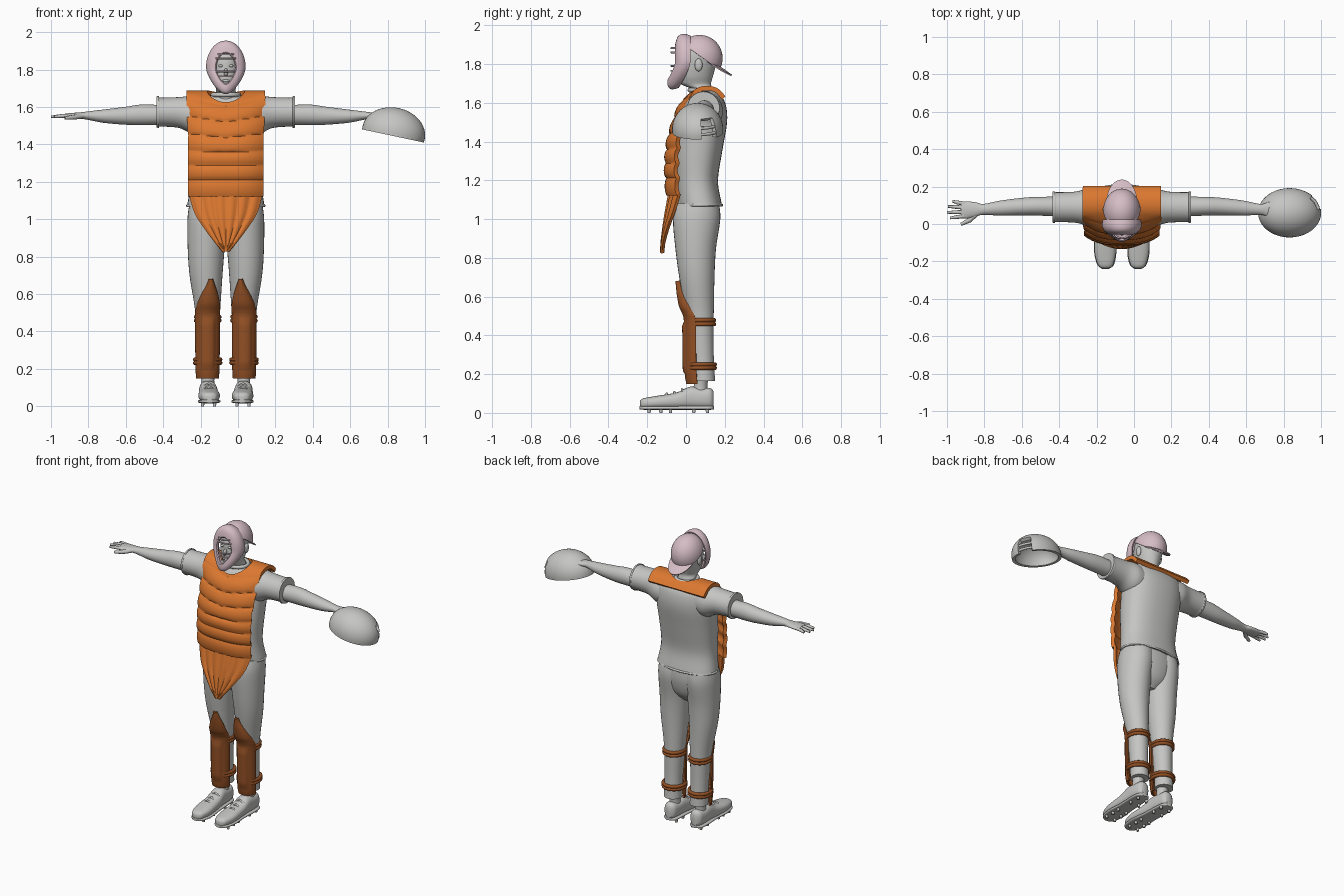
import bpy, bmesh, math
from mathutils import Matrix, Vector

if "Cube" in bpy.data.objects:
    bpy.data.objects.remove(bpy.data.objects["Cube"])

CX = -0.065  # body centre line (the mitt makes the model asymmetric)


def material(name, rgb):
    m = bpy.data.materials.new(name)
    m.diffuse_color = (*rgb, 1)
    m.use_nodes = True
    m.node_tree.nodes["Principled BSDF"].inputs["Base Color"].default_value = m.diffuse_color
    return m


GREY = material("light grey", (0.56, 0.56, 0.55))
ORANGE = material("orange", (0.72, 0.19, 0.03))
BROWN = material("brown", (0.29, 0.08, 0.018))
PINK = material("pale pink", (0.67, 0.51, 0.56))


def add(name, bm, mat, thick=0):
    bmesh.ops.recalc_face_normals(bm, faces=bm.faces[:])
    me = bpy.data.meshes.new(name)
    bm.to_mesh(me)
    bm.free()
    ob = bpy.data.objects.new(name, me)
    bpy.context.collection.objects.link(ob)
    me.materials.append(mat)
    if thick:
        s = ob.modifiers.new("thickness", 'SOLIDIFY')
        s.thickness, s.offset = thick, 0
    return ob


def spline(rows, k=5):
    """Catmull-Rom interpolation of tuples."""
    out = []
    for i in range(len(rows) - 1):
        a, b, c, d = rows[max(i - 1, 0)], rows[i], rows[i + 1], rows[min(i + 2, len(rows) - 1)]
        for j in range(k):
            t = j / k
            out.append(tuple(0.5 * (2 * q + (r - p) * t + (2 * p - 5 * q + 4 * r - s) * t * t
                                    + (3 * q - p - 3 * r + s) * t ** 3)
                             for p, q, r, s in zip(a, b, c, d)))
    return out + [tuple(rows[-1])]


def loft(name, rows, mat, axis='z', power=1.0, n=32):
    """Rows are (position, centre u, half width u, low v, high v)."""
    bm = bmesh.new()
    rings = []
    for t, cu, ru, lo, hi in spline(rows):
        ring = []
        for i in range(n):
            c, s = math.cos(2 * math.pi * i / n), math.sin(2 * math.pi * i / n)
            u = cu + ru * math.copysign(abs(c) ** power, c)
            v = (lo + hi) / 2 + (hi - lo) / 2 * math.copysign(abs(s) ** power, s)
            ring.append(bm.verts.new({'z': (u, v, t), 'x': (t, u, v), 'y': (u, t, v)}[axis]))
        rings.append(ring)
    for a, b in zip(rings, rings[1:]):
        for i in range(n):
            bm.faces.new((a[i], a[(i + 1) % n], b[(i + 1) % n], b[i]))
    bm.faces.new(rings[0])
    bm.faces.new(rings[-1])
    return add(name, bm, mat)


def grid(name, f, nu, nv, mat, thick, closed=False):
    bm = bmesh.new()
    cols = [[bm.verts.new(f(i, j)) for j in range(nv + 1)] for i in range(nu + (not closed))]
    for i in range(nu):
        a, b = cols[i], cols[(i + 1) % len(cols)]
        for j in range(nv):
            bm.faces.new((a[j], b[j], b[j + 1], a[j + 1]))
    return add(name, bm, mat, thick)


def tube(name, pts, r, mat, cyclic=False, tip=1.0):
    cu = bpy.data.curves.new(name, 'CURVE')
    cu.dimensions, cu.bevel_depth, cu.bevel_resolution, cu.use_fill_caps = '3D', r, 3, True
    sp = cu.splines.new('POLY')
    sp.points.add(len(pts) - 1)
    for p, co in zip(sp.points, pts):
        p.co = (*co, 1)
    sp.points[-1].radius = tip
    sp.use_cyclic_u = cyclic
    cu.materials.append(mat)
    ob = bpy.data.objects.new(name, cu)
    bpy.context.collection.objects.link(ob)


def ball(name, loc, scale, mat):
    bm = bmesh.new()
    bmesh.ops.create_uvsphere(bm, u_segments=20, v_segments=12, radius=1,
                              matrix=Matrix.Translation(loc) @ Matrix.Diagonal((*scale, 1)))
    return add(name, bm, mat)


def clamp(v):
    return max(0.0, min(1.0, v))


def oval(cx, cy, z, rx, ry, n=36):
    return [(cx + rx * math.cos(2 * math.pi * i / n), cy + ry * math.sin(2 * math.pi * i / n), z) for i in range(n)]


# Shirt and trousers top
loft("shirt", [(1.07, CX, .208, -.04, .187), (1.09, CX, .204, -.045, .182), (1.2, CX, .19, -.055, .165),
               (1.35, CX, .196, -.06, .187), (1.5, CX, .202, -.04, .212), (1.59, CX, .2, -.005, .205),
               (1.64, CX, .185, .03, .178), (1.66, CX, .14, .055, .15)], GREY, power=.85)
tube("collar", oval(CX, .085, 1.665, .07, .065), .012, GREY, True)
tube("shirt_hem", oval(CX, .073, 1.072, .206, .112), .007, GREY, True)
loft("hips", [(1.1, CX, .192, -.05, .168), (1.0, CX, .2, -.062, .174), (.9, CX, .15, -.045, .15),
              (.84, CX, .05, .0, .1)], GREY)

# Head, neck and face
loft("head", [(1.6, CX, .065, .03, .14), (1.665, CX, .057, .03, .135), (1.69, CX, .052, -.015, .13),
              (1.705, CX, .055, -.035, .13), (1.74, CX, .068, -.045, .14), (1.8, CX, .08, -.042, .155),
              (1.86, CX, .083, -.036, .165), (1.91, CX, .065, .0, .14), (1.93, CX, .03, .04, .1)], GREY)
ball("nose", (CX, -.045, 1.785), (.011, .018, .022), GREY)
ball("lips", (CX, -.043, 1.74), (.022, .008, .007), GREY)
for s in (-1, 1):
    ball("eye", (CX + s * .028, -.036, 1.82), (.012, .008, .007), GREY)
    ball("ear", (CX + s * .083, .065, 1.795), (.012, .02, .033), GREY)

# Backwards cap, cut along a sloping plane, with brim at the back
bm = bmesh.new()
bmesh.ops.create_uvsphere(bm, u_segments=36, v_segments=24, radius=1,
                          matrix=Matrix.Translation((CX, .07, 1.83)) @ Matrix.Diagonal((.096, .115, .116, 1)))
bmesh.ops.bisect_plane(bm, geom=bm.verts[:] + bm.edges[:] + bm.faces[:], plane_co=(CX, .01, 1.885),
                       plane_no=Vector((0, .71, 1)).normalized(), clear_inner=True)
add("cap", bm, PINK, .008)


def brim(i, j):
    u, v = i / 8 - 1, j / 6
    y = .11 + v * .125 * math.sqrt(max(0, 1 - .9 * u * u))
    return CX + .078 * u, y, 1.83 - .71 * (y - .11) - .015 * u * u


grid("cap_brim", brim, 16, 6, PINK, .008)

# Face mask frame and bars
MASK = [(.097, .13, 1.812, .022, .06), (.101, .138, 1.812, -.01, .06),
        (.086, .127, 1.812, -.038, .05), (.058, .088, 1.806, -.052, .038), (.056, .086, 1.806, -.04, .038)]
MROWS = spline(MASK, 3)


def mask(i, j):
    w, h, zc, y, drop = MROWS[j]
    a = 2 * math.pi * i / 48
    low = max(0, -math.cos(a)) ** 1.4
    return CX + w * math.sin(a) * (1 - .35 * low), y - drop * low, zc + h * math.cos(a)


grid("mask_frame", mask, 48, len(MROWS) - 1, PINK, .01, True)
for z, w in ((1.882, .045), (1.86, .058), (1.79, .06), (1.765, .055)):
    tube("mask_bar", spline([(CX - w, -.045, z), (CX - w * .6, -.068, z), (CX, -.076, z),
                             (CX + w * .6, -.068, z), (CX + w, -.045, z)]), .005, PINK)

# Quilted chest protector draped over the shoulders
PROF = spline([(.195, 1.625), (.155, 1.665), (.1, 1.675), (.05, 1.657), (-.005, 1.6), (-.05, 1.49),
               (-.078, 1.38), (-.086, 1.25), (-.078, 1.125)], 11)
SEAMS = [1.11, 1.21, 1.29, 1.365, 1.455, 1.55, 1.64, 1.75]


def chest(i, j):
    u = i / 20 - 1
    y, z = PROF[j]
    front = clamp((1.66 - z) / .08) if y < .1 else 0
    zz = z + .04 * (1 - abs(u)) * clamp((z - 1.3) / .25)
    bulge = 0
    for a, b in zip(SEAMS, SEAMS[1:]):
        if a <= zz < b:
            bulge = .017 * math.sqrt(max(0, math.sin(math.pi * (zz - a) / (b - a))))
    hw = .195 + .015 * clamp((z - 1.45) / .2)
    return CX + hw * u, y - front * bulge + .05 * front * abs(u) ** 3, z


protector = grid("chest_protector", chest, 40, len(PROF) - 1, ORANGE, .024)
bm = bmesh.new()
bmesh.ops.create_cone(bm, cap_ends=True, segments=40, radius1=1, radius2=1, depth=1,
                      matrix=Matrix.Translation((CX, .078, 1.7)) @ Matrix.Diagonal((.1, .086, .4, 1)))
cutter = add("neck_cutter", bm, ORANGE)
cutter.hide_render = True
cut = protector.modifiers.new("neck hole", 'BOOLEAN')
cut.operation, cut.solver, cut.object = 'DIFFERENCE', 'EXACT', cutter

# Pleated groin flap
FLAP = spline([(1.13, .193, -.082), (1.03, .163, -.1), (.95, .112, -.112), (.88, .058, -.12), (.828, .012, -.123)])


def flap(i, j):
    u = i / 28 - 1
    z, w, y = FLAP[j]
    x = w * u
    return CX + x, y + 1.2 * x * x + .004 * math.cos(u * 6 * math.pi), z


grid("groin_flap", flap, 56, len(FLAP) - 1, ORANGE, .016)

# Legs, guards and shoes
GUARD = spline([(.15, .055, .008, .06), (.2, .058, .0, .055), (.33, .06, -.002, .052), (.47, .06, -.005, .05),
                (.51, .06, -.012, .04), (.55, .054, -.03, .015), (.6, .038, -.04, -.005), (.64, .02, -.045, -.02),
                (.68, .005, -.048, -.03)])
for s in (-1, 1):
    def X(d):
        return CX + s * d

    loft("trouser_leg", [(1.08, X(.095), .1, -.05, .17), (1.0, X(.1), .105, -.067, .177),
                         (.85, X(.105), .099, -.055, .155), (.7, X(.106), .088, -.035, .147),
                         (.5, X(.097), .066, .0, .143), (.3, X(.097), .056, .025, .143),
                         (.165, X(.097), .057, .035, .15)], GREY)

    def guard(i, j):
        a = (i / 12 - 1) * math.pi / 2
        z, w, yf, ys = GUARD[j]
        ridge = .01 if abs(a) < .65 and .2 < z < .47 else 0
        lean = .018 * clamp((z - .5) / .15)
        return X(.098 - lean) + w * math.sin(a), ys - (ys - yf + ridge) * math.cos(a), z

    grid("shin_guard", guard, 24, len(GUARD) - 1, BROWN, .012)
    for z, rx, ry in ((.478, .063, .068), (.458, .063, .068), (.25, .068, .072), (.232, .068, .072)):
        tube("guard_strap", oval(X(.097), .077, z, rx, ry), .011, BROWN, True)

    loft("sock", [(.08, X(.095), .036, .03, .115), (.14, X(.096), .034, .04, .11), (.19, X(.097), .04, .04, .12)], GREY)
    loft("shoe", [(-.238, X(.087), .016, .03, .06), (-.22, X(.087), .04, .024, .075), (-.15, X(.089), .057, .022, .088),
                  (-.05, X(.092), .053, .022, .105), (.02, X(.095), .048, .022, .135), (.08, X(.097), .046, .022, .128),
                  (.125, X(.097), .04, .022, .128), (.143, X(.097), .022, .03, .11)], GREY, axis='y', power=.8)
    loft("sole", [(-.24, X(.087), .018, .018, .036), (-.215, X(.087), .046, .016, .036), (-.14, X(.089), .06, .016, .036),
                  (-.04, X(.092), .052, .016, .036), (.07, X(.097), .051, .016, .036), (.125, X(.097), .044, .016, .036),
                  (.145, X(.097), .02, .018, .036)], GREY, axis='y', power=.6)
    for y in (-.19, -.13, -.08, .04, .11):
        for side in (-1, 1):
            tube("cleat", [(X(.092) + side * .032, y, .025), (X(.092) + side * .032, y, 0)], .01, GREY, tip=.8)
    for y, z in ((-.1, .097), (-.06, .104), (-.02, .119)):
        tube("lace", [(X(.092) - .03, y, z - .012), (X(.092), y, z + .003), (X(.092) + .03, y, z - .012)], .006, GREY)

    # Sleeves and arms
    loft("sleeve", [(X(.12), .085, .1, 1.45, 1.655), (X(.18), .09, .1, 1.455, 1.66), (X(.25), .09, .083, 1.488, 1.653),
                    (X(.35), .09, .08, 1.495, 1.65), (X(.358), .09, .084, 1.488, 1.658),
                    (X(.37), .09, .083, 1.49, 1.657)], GREY, axis='x')
    loft("arm", [(X(.33), .093, .053, 1.505, 1.61), (X(.45), .095, .05, 1.503, 1.613), (X(.53), .093, .047, 1.505, 1.602),
                 (X(.65), .085, .04, 1.515, 1.587), (X(.74), .078, .029, 1.532, 1.576), (X(.78), .078, .038, 1.537, 1.571),
                 (X(.83), .075, .046, 1.537, 1.568), (X(.86), .075, .043, 1.54, 1.564)], GREY, axis='x')

# Bare hand fingers
for y0, y1, tip in ((.108, .122, .905), (.087, .094, .93), (.064, .062, .934), (.043, .032, .918)):
    tube("finger", [(CX - .835, y0, 1.553), (CX - .88, (y0 + y1) / 2, 1.552), (CX - tip, y1, 1.548)], .0105, GREY, tip=.65)
tube("thumb", [(CX - .775, .055, 1.55), (CX - .815, .02, 1.545), (CX - .86, -.002, 1.54)], .013, GREY, tip=.65)

# Catching mitt: hollow dome opening downwards, with a slot between thumb and fingers
tilt = Matrix.Translation((.832, .06, 1.462)) @ Matrix.Rotation(math.radians(12), 4, 'Y')
bm = bmesh.new()
bmesh.ops.create_uvsphere(bm, u_segments=40, v_segments=24, radius=1)
doomed = []
for f in bm.faces:
    c = f.calc_center_median()
    slot = .13 < math.atan2(c.y, c.x) < .75 and c.z < .62
    if c.z < -.1 or slot:
        doomed.append(f)
bmesh.ops.delete(bm, geom=doomed, context='FACES')
bm.transform(tilt @ Matrix.Diagonal((.16, .122, .125, 1)))
add("mitt", bm, GREY, .02)
for h in (.05, .3):
    r = math.sqrt(1 - h * h)
    tube("mitt_web", [tilt @ Vector((.16 * r * math.cos(a), .122 * r * math.sin(a), .125 * h))
                      for a in (.08, .3, .55, .8)], .008, GREY)

# Bake modifiers, drop the cutter and smooth all parts
bpy.ops.object.select_all(action='SELECT')
bpy.context.view_layer.objects.active = protector
bpy.ops.object.convert(target='MESH')
bpy.data.objects.remove(cutter)
bpy.ops.object.shade_smooth_by_angle(angle=math.radians(40))
